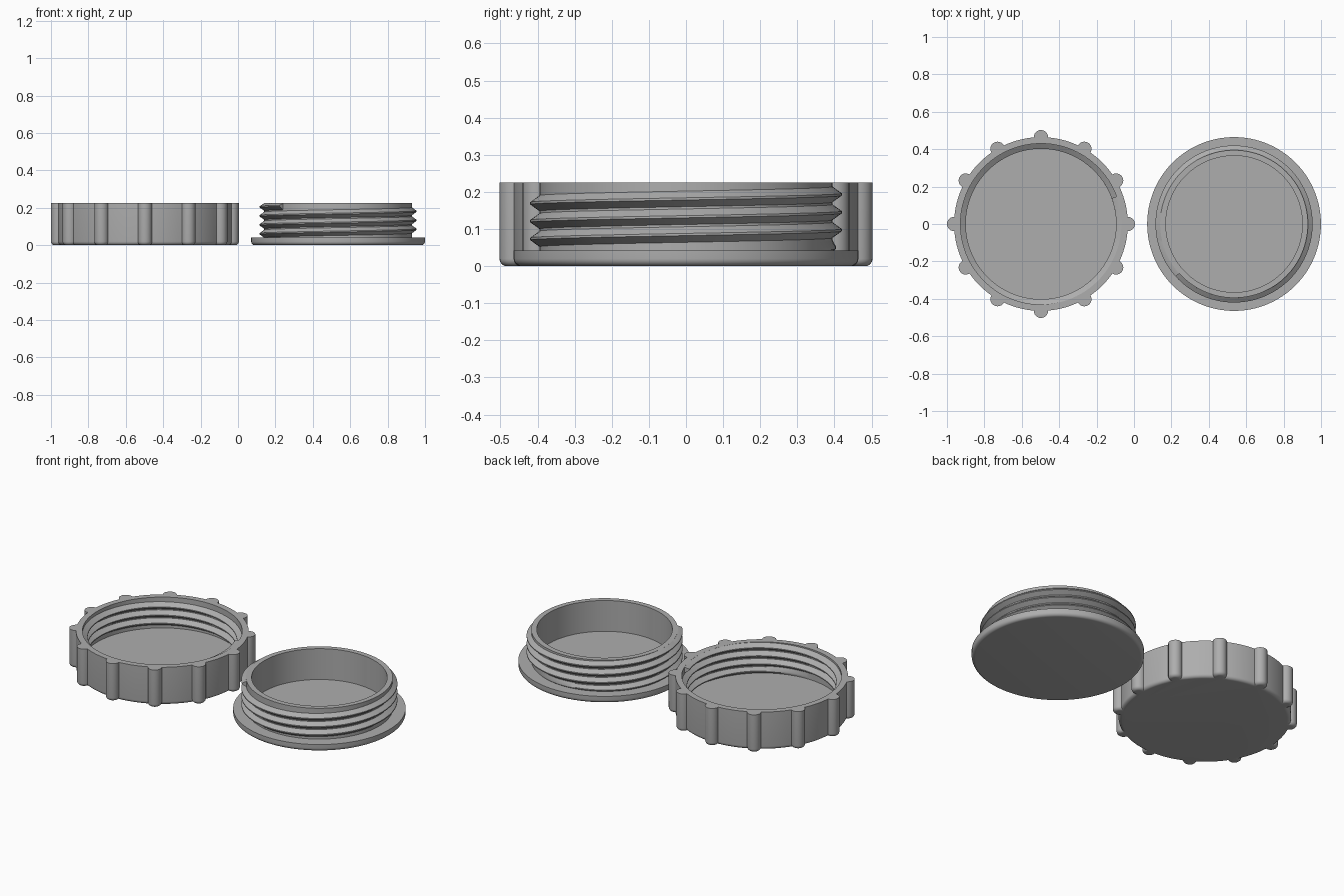
import bpy
import bmesh
from math import sin, cos, pi, radians, asin, atan2

cube = bpy.data.objects.get("Cube")
if cube:
    bpy.data.objects.remove(cube)

grey = bpy.data.materials.new("light_grey_plastic")
grey.use_nodes = True
colour = (0.42, 0.42, 0.42, 1)
grey.diffuse_color = colour
grey.node_tree.nodes["Principled BSDF"].inputs["Base Color"].default_value = colour

HEIGHT, FLOOR, RADIUS, FILLET = 0.225, 0.042, 0.4645, 0.02
KNOB, KNOBS = 0.038, 12
PITCH = 0.048
CAP_X, BASE_X = -0.4975, 0.535


def loft(name, rings, x, closed=False):
    """Skin a stack of equal point rings; cap both ends, or tie each ring's ends."""
    bm = bmesh.new()
    rows = [[bm.verts.new(p) for p in ring] for ring in rings]
    n = len(rows[0])
    for a, b in zip(rows, rows[1:]):
        for i in range(n):
            j = (i + 1) % n
            bm.faces.new((a[i], a[j], b[j], b[i]))
    bm.faces.new(rows[0][::-1])
    bm.faces.new(rows[-1])
    bmesh.ops.remove_doubles(bm, verts=bm.verts, dist=0.00001)
    bmesh.ops.recalc_face_normals(bm, faces=bm.faces)
    mesh = bpy.data.meshes.new(name)
    bm.to_mesh(mesh)
    bm.free()
    mesh.materials.append(grey)
    obj = bpy.data.objects.new(name, mesh)
    obj.location.x = x
    bpy.context.collection.objects.link(obj)
    bpy.ops.object.select_all(action='DESELECT')
    obj.select_set(True)
    bpy.context.view_layer.objects.active = obj
    bpy.ops.object.shade_smooth_by_angle(angle=radians(30))
    return obj


def circle(r, z, angles):
    return [(r * cos(a), r * sin(a), z) for a in angles]


def grip_outline(inset, z):
    """Round outline with evenly spaced half-round grips, shrunk by inset."""
    points = []
    k, sector = KNOB - inset, 2 * pi / KNOBS
    edge = asin(k / RADIUS)
    for s in range(KNOBS):
        a = s * sector
        for i in range(13):
            t = -pi / 2 + pi * i / 12
            u, v = RADIUS + k * cos(t), k * sin(t)
            points.append((u * cos(a) - v * sin(a), u * sin(a) + v * cos(a), z))
        for i in range(8):
            b = a + edge + (sector - 2 * edge) * i / 7
            points.append(((RADIUS - inset) * cos(b), (RADIUS - inset) * sin(b), z))
    return points


# Rounded lower edge shared by both parts: (inset, height)
fillet = [(FILLET * (1 - sin(t)), FILLET * (1 - cos(t)))
          for t in (pi / 2 * i / 6 for i in range(7))]


def thread(name, x, root, crest, start, end, z0):
    """Right-handed ridge that fades in at its lower end."""
    steps = int((end - start) / 3)
    rings = []
    for i in range(steps + 1):
        deg = start + (end - start) * i / steps
        z = z0 + PITCH * (deg - start) / 360
        grow = min(1, 0.03 + (deg - start) / 75)
        tip = root + (crest - root) * grow
        inner = root - (crest - root) * 0.2
        a = radians(deg)
        section = [(inner, -0.021), (root, -0.021), (tip, -0.003),
                   (tip, 0.003), (root, 0.021), (inner, 0.021)]
        rings.append([(r * cos(a), r * sin(a),
                       max(FLOOR - 0.004, min(HEIGHT - 0.0005, z + h)))
                      for r, h in section])
    return loft(name, rings, x)


# Screw cap with grips around the outside
outer = [grip_outline(d, z) for d, z in fillet] + [grip_outline(0, HEIGHT)]
angles = [atan2(y, x) for x, y, z in outer[-1]]
loft("screw_cap", outer + [circle(0.43, HEIGHT, angles),
                           circle(0.43, FLOOR, angles)], CAP_X)
thread("cap_inner_thread", CAP_X, 0.43, 0.402, 270, 270 + 3 * 360 + 110, 0.052)

# Flanged container with a thin wall
turn = [2 * pi * i / 128 for i in range(128)]
profile = [(RADIUS - d, z) for d, z in fillet]
profile += [(RADIUS, FLOOR), (0.395, FLOOR), (0.395, HEIGHT),
            (0.365, HEIGHT), (0.365, FLOOR)]
loft("container", [circle(r, z, turn) for r, z in profile], BASE_X)
thread("container_outer_thread", BASE_X, 0.395, 0.42, 66, 222 + 3 * 360, 0.046)
